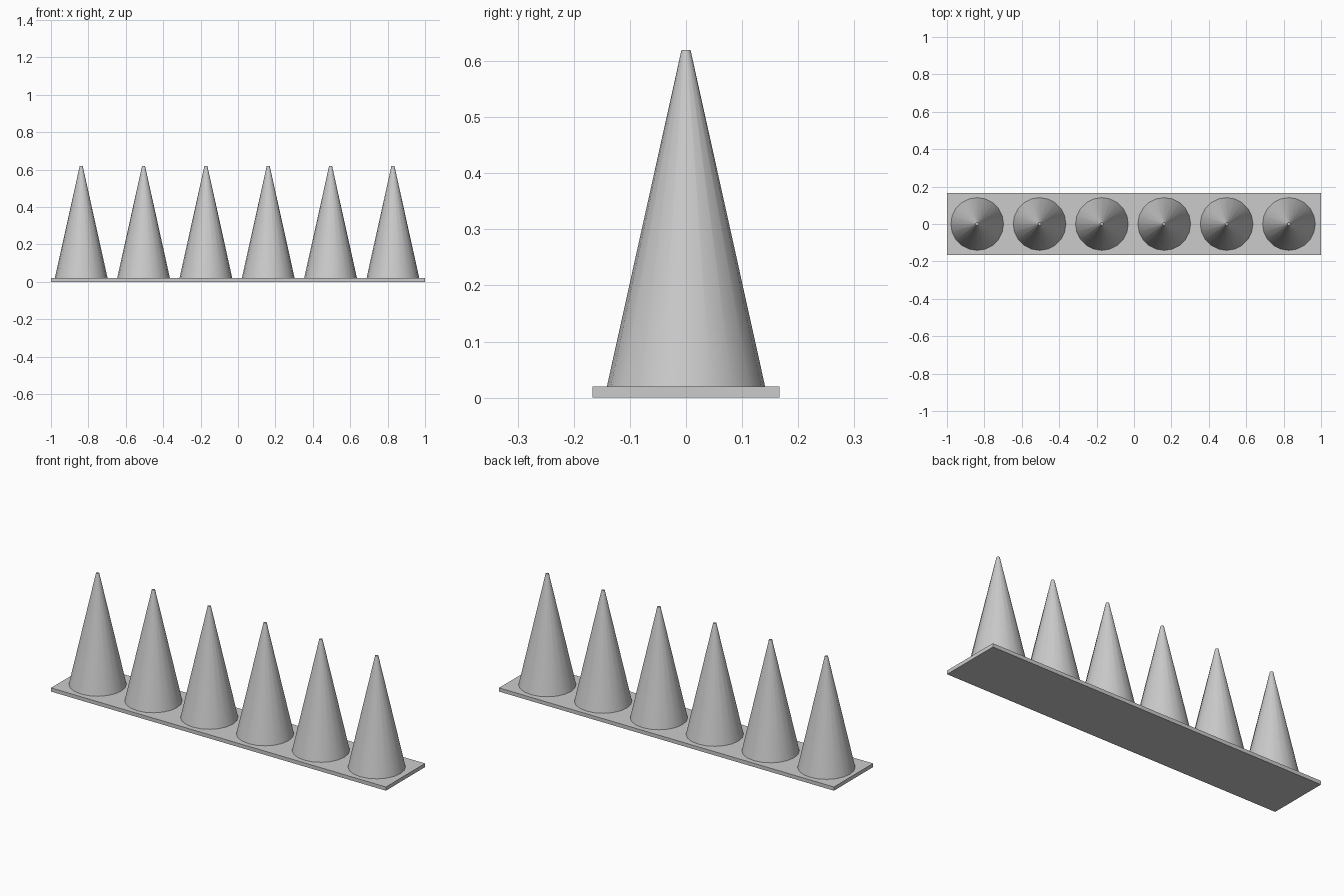
import bpy

if "Cube" in bpy.data.objects:
    bpy.data.objects.remove(bpy.data.objects["Cube"])

# thin rectangular base strip
bpy.ops.mesh.primitive_cube_add(size=1, location=(0, 0, 0.01))
base = bpy.context.object
base.name = "base_strip"
base.scale = (2, 0.333, 0.02)
bpy.ops.object.transform_apply(location=False, rotation=False, scale=True)

# row of six blunt-tipped spikes
COUNT, PITCH, HEIGHT = 6, 1 / 3, 0.60
for i in range(COUNT):
    x = (i - (COUNT - 1) / 2) * PITCH - 0.005
    bpy.ops.mesh.primitive_cone_add(vertices=20, radius1=0.141, radius2=0.008,
                                    depth=HEIGHT, location=(x, 0, 0.02 + HEIGHT / 2))
    spike = bpy.context.object
    spike.name = f"spike_{i + 1}"
    bpy.ops.object.shade_smooth_by_angle()
